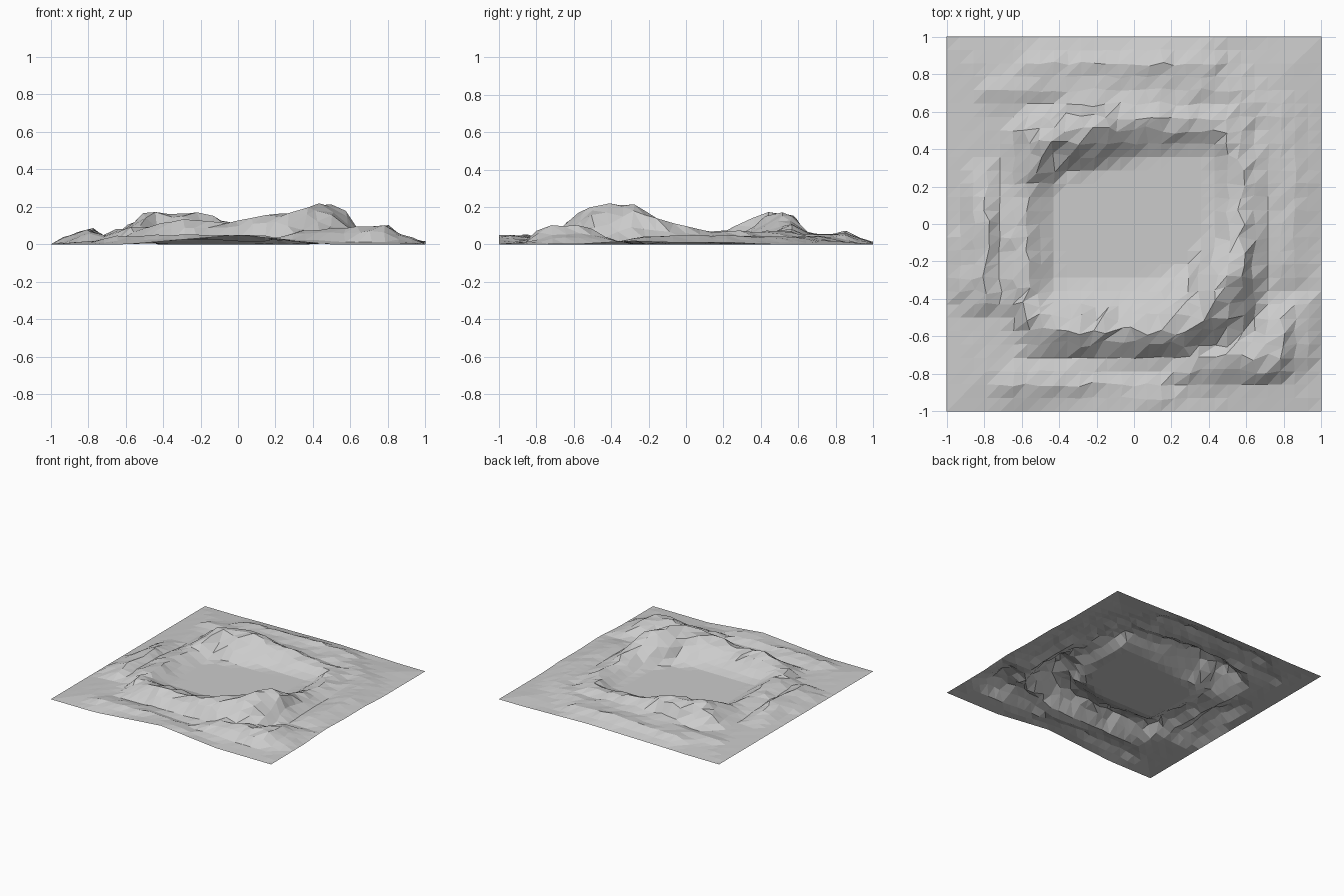
import bpy, bmesh, random
from mathutils import Vector

if "Cube" in bpy.data.objects:
    bpy.data.objects.remove(bpy.data.objects["Cube"])

random.seed(4)
N = 28  # grid cells per side

# Crater rim, counterclockwise: x, y, height, inner width, outer width
RIM = [(-.5, -.53, .10, .2, .18), (-.3, -.57, .13, .24, .16), (0, -.58, .125, .26, .15),
       (.22, -.57, .17, .28, .16), (.42, -.45, .215, .25, .24), (.5, -.27, .215, .18, .22),
       (.55, -.1, .12, .15, .17), (.57, .1, .07, .14, .14), (.57, .35, .075, .12, .14),
       (.5, .52, .075, .12, .15), (.3, .57, .08, .18, .12), (0, .57, .12, .2, .12),
       (-.3, .5, .185, .21, .2), (-.5, .43, .165, .19, .2), (-.58, .2, .07, .12, .13),
       (-.61, -.1, .08, .15, .1), (-.6, -.38, .095, .17, .1)]

# Outer ridges: width, then crest points x, y, height
RIDGES = [
    (.13, [(-.8, .22, .045), (-.8, 0, .085), (-.785, -.38, .075)]),
    (.09, [(-.88, -.1, .045), (-.88, -.36, .05)]),
    (.11, [(-.75, .71, .04), (-.2, .74, .055), (.25, .76, .055), (.36, .72, .06)]),
    (.13, [(-.5, .83, .055), (.1, .84, .07), (.38, .84, .06)]),
    (.2, [(.4, .78, .045), (.75, .55, .045), (.83, .2, .05), (.82, -.2, .045)]),
    (.15, [(.3, -.75, .065), (.55, -.71, .09), (.75, -.71, .105), (.77, -.55, .1)]),
    (.11, [(.87, -.7, .05), (.87, -.45, .045)]),
    (.12, [(-.65, -.84, .045), (-.25, -.85, .055), (.15, -.92, .05)]),
    (.2, [(-.6, -1, 0), (0, -1, .05), (.5, -1, 0)]),
    (.2, [(1, -.6, 0), (1, -.3, .018), (1, .25, 0)]),
    (.15, [(-.5, 1, .004), (.2, 1, .014), (.6, 1, .004)]),
]


def nearest(p, pts, closed=False):
    """Distance, interpolated values and side of the nearest crest segment."""
    best = None
    pairs = list(zip(pts, pts[1:] + pts[:1])) if closed else list(zip(pts, pts[1:]))
    for a, b in pairs:
        va, d = Vector(a[:2]), Vector(b[:2]) - Vector(a[:2])
        t = max(0, min(1, (p - va).dot(d) / d.length_squared))
        dist = (p - va - d * t).length
        if best is None or dist < best[0]:
            vals = [u + (v - u) * t for u, v in zip(a[2:], b[2:])]
            best = (dist, vals, d.x * (p.y - va.y) - d.y * (p.x - va.x))
    return best


def falloff(d, w):
    t = max(0, 1 - max(0, d - .025) / w)
    return .5 * t + .5 * t * t * (3 - 2 * t)


def height(x, y):
    p = Vector((x, y))
    dist, (h, wi, wo), side = nearest(p, RIM, True)
    inside = side > 0
    z = h * falloff(dist, wi if inside else wo)
    if not inside:
        m = 1 - max(abs(x), abs(y))
        z = max(z, .018 * min(1, m / .2))
        for w, pts in RIDGES:
            d, (rh,), _ = nearest(p, pts)
            z = max(z, rh * falloff(d, w))
    return z


# Crater terrain: one faceted sheet, raised ground roughened on all axes
bm = bmesh.new()
grid = []
for j in range(N + 1):
    row = []
    for i in range(N + 1):
        x, y = -1 + 2 * i / N, -1 + 2 * j / N
        z = height(x, y)
        if 0 < i < N and 0 < j < N:
            rough = .022 * min(1, max(0, z - .02) / .06)
            z *= random.uniform(.88, 1.04)
            x += random.uniform(-rough, rough)
            y += random.uniform(-rough, rough)
        row.append(bm.verts.new((x, y, z)))
    grid.append(row)
for j in range(N):
    for i in range(N):
        a, b = grid[j][i], grid[j][i + 1]
        c, d = grid[j + 1][i + 1], grid[j + 1][i]
        bm.faces.new((a, b, c))
        bm.faces.new((a, c, d))
mesh = bpy.data.meshes.new("crater_terrain")
bm.to_mesh(mesh)
bm.free()
terrain = bpy.data.objects.new("crater_terrain", mesh)
bpy.context.collection.objects.link(terrain)
